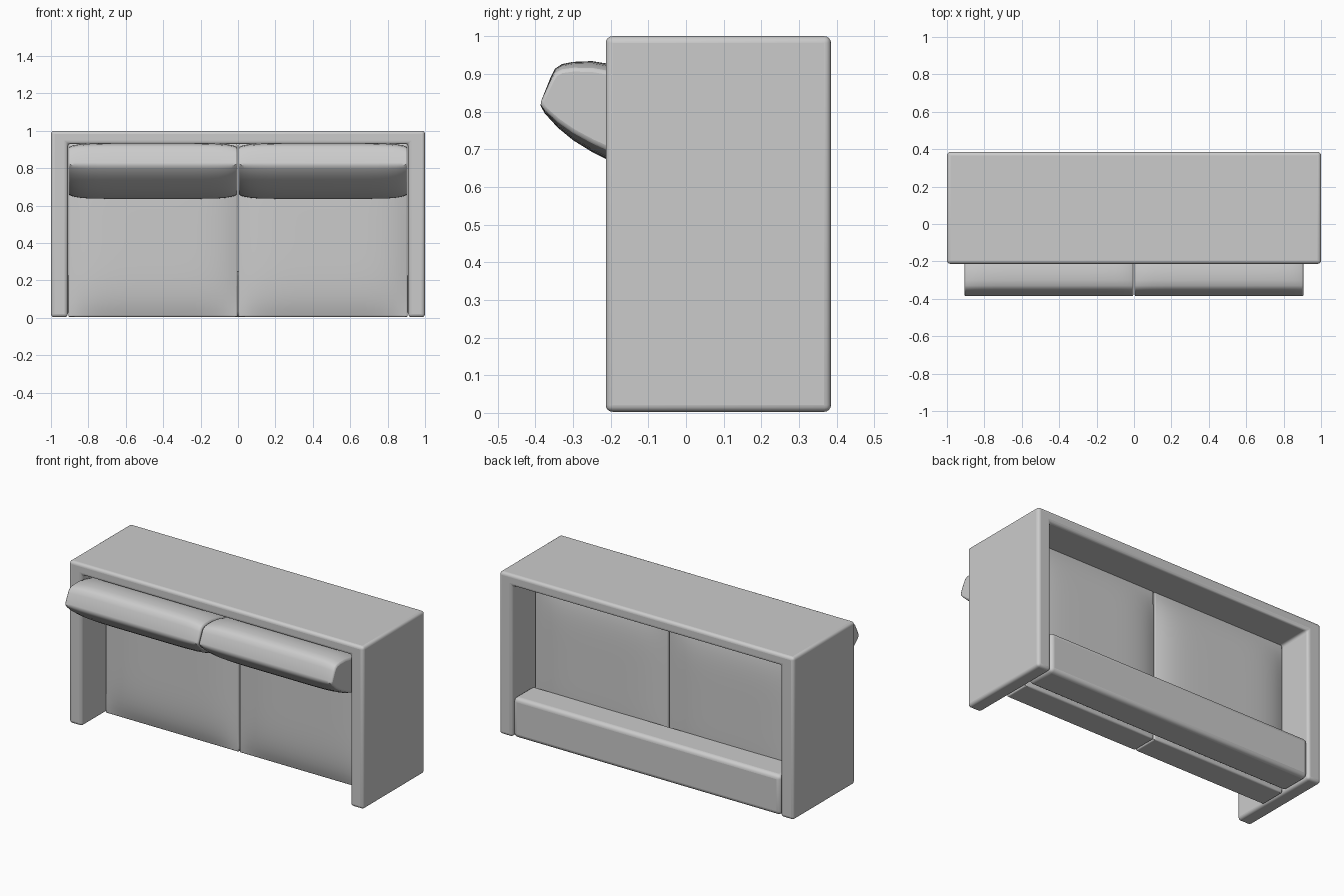
import bpy, bmesh, math

if "Cube" in bpy.data.objects:
    bpy.data.objects.remove(bpy.data.objects["Cube"])


def finish(bm, name, bevel=0.0, segs=4):
    bmesh.ops.recalc_face_normals(bm, faces=bm.faces[:])
    me = bpy.data.meshes.new(name)
    bm.to_mesh(me)
    bm.free()
    ob = bpy.data.objects.new(name, me)
    bpy.context.collection.objects.link(ob)
    if bevel:
        mod = ob.modifiers.new("round_edges", 'BEVEL')
        mod.width, mod.segments = bevel, segs
        mod.limit_method, mod.angle_limit = 'ANGLE', math.radians(50)
    bpy.ops.object.select_all(action='DESELECT')
    ob.select_set(True)
    bpy.context.view_layer.objects.active = ob
    bpy.ops.object.shade_smooth_by_angle(angle=math.radians(40))
    return ob


def loft(rings):
    # skin closed rings together and cap both ends
    bm = bmesh.new()
    vs = [[bm.verts.new(p) for p in r] for r in rings]
    n = len(vs[0])
    for a, b in zip(vs, vs[1:]):
        for i in range(n):
            j = (i + 1) % n
            bm.faces.new((a[i], a[j], b[j], b[i]))
    bm.faces.new(vs[0])
    bm.faces.new(vs[-1])
    return bm


def box(lo, hi, cuts=0):
    bm = bmesh.new()
    bmesh.ops.create_cube(bm, size=1)
    if cuts:
        bmesh.ops.subdivide_edges(bm, edges=bm.edges[:], cuts=cuts, use_grid_fill=True)
    for v in bm.verts:
        for k in range(3):
            v.co[k] = lo[k] + (v.co[k] + 0.5) * (hi[k] - lo[k])
    return bm


# Arms and back panel: one U-shaped shell
Y0, Y1 = -0.213, 0.385
u = [(-1, .003), (-1, 1), (1, 1), (1, .003), (.91, .003), (.91, .93), (-.91, .93), (-.91, .003)]
finish(loft([[(x, y, z) for x, z in u] for y in (Y0, Y1)]), "arms_and_back", 0.018)

# Front rail of the frame
finish(box((-.908, .19, .005), (.908, .383, .25)), "front_rail", 0.025)

# Outline of the leaning back cushion, y and z
profile = [(-.20, .926), (-.25, .934), (-.30, .932), (-.33, .926), (-.348, .914), (-.36, .89),
           (-.384, .83), (-.386, .815), (-.375, .795), (-.34, .757), (-.30, .724), (-.25, .693),
           (-.21, .673), (-.14, .648), (-.07, .636), (-.02, .636), (0, .66), (0, .84), (-.08, .9)]
ends = [(0, .72), (.012, .78), (.03, .85), (.06, .92), (.10, .965), (.16, .99), (.24, 1)]
W = 0.904


def section(x, f):
    # squeeze the outline towards the seam line at the cushion ends
    ring = []
    for y, z in profile:
        mid = .83 - .32 * (y + .385)
        g = f if z < mid else 1 - (1 - f) * .5
        ring.append((x, y, mid + (z - mid) * g))
    return ring


for side, label in ((-1, "left"), (1, "right")):
    # Puffed seat cushion
    x0, x1 = sorted((side * .003, side * .907))
    bm = box((x0, .01, .005), (x1, .17, .93), 23)
    for v in bm.verts:
        a = (v.co.x - (x0 + x1) / 2) / ((x1 - x0) / 2)
        b = (v.co.z - .4675) / .4625
        t = (v.co.y - .09) / .08
        v.co.y += .038 * t * (1 - abs(a) ** 5) * (1 - abs(b) ** 5)
    finish(bm, label + "_seat_cushion", 0.014, 3)

    # Leaning back cushion
    stations = ends + [(W - x, f) for x, f in reversed(ends)]
    finish(loft([section(side * (.003 + x), f) for x, f in stations]),
           label + "_back_cushion", 0.008, 2)
